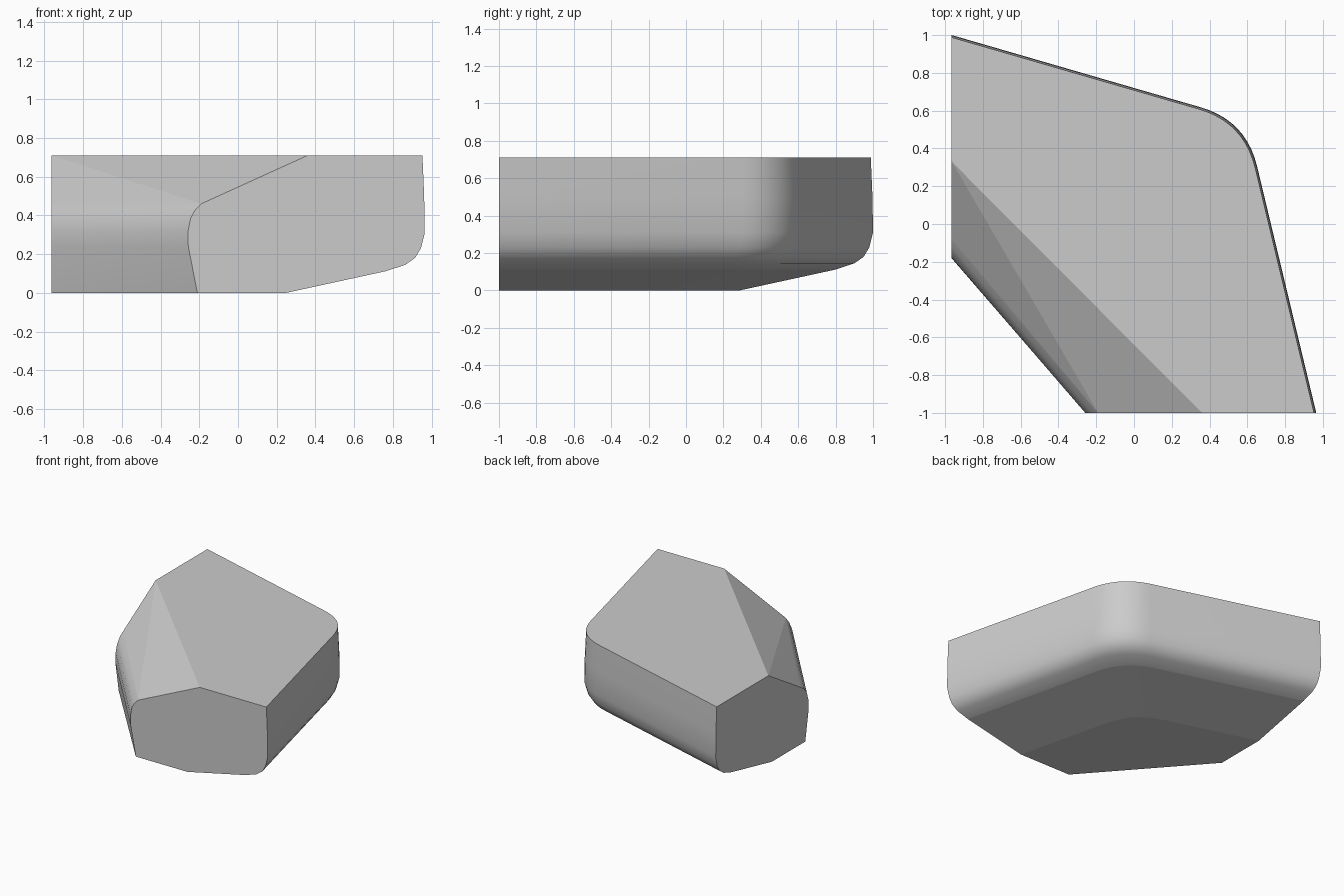
import bpy
import bmesh
from mathutils import Vector

cube = bpy.data.objects.get("Cube")
if cube:
    bpy.data.objects.remove(cube)

LEFT, RIGHT, FRONT, BACK = -0.965, 0.965, -1.0, 1.0
TOP = 0.71

# Outer wall cross-section: inset from the outline, height
wall_profile = [(0.012, TOP), (0.003, 0.5), (0.0, 0.31), (0.02, 0.23), (0.05, 0.18),
                (0.1, 0.145), (0.2, 0.112), (0.715, 0.0)]

# Cut corner edges: x on the front cut, y on the left cut, height
bevel_profile = [(0.36, 0.33, TOP), (-0.19, -0.08, 0.46), (-0.22, -0.125, 0.43),
                 (-0.245, -0.16, 0.385), (-0.258, -0.18, 0.32), (-0.257, -0.182, 0.24),
                 (-0.21, -0.14, 0.0)]


def wall_ring(inset, z, radius=0.25, steps=10):
    """Outline from the front cut round the blunt corner to the side cut."""
    start = Vector((RIGHT - inset, FRONT, z))
    end = Vector((LEFT, BACK - inset, z))
    a, b = 0.24, 0.29           # lean of the two walls
    y = (end.y - b * (start.x - a - LEFT)) / (1 - a * b)
    corner = Vector((start.x - a * (y + 1), y, z))
    p = corner + (start - corner).normalized() * radius
    q = corner + (end - corner).normalized() * radius
    arc = []
    for i in range(steps + 1):
        t = i / steps
        arc.append(p * (1 - t) ** 2 + corner * 2 * t * (1 - t) + q * t * t)
    return [start, *arc, end]


bm = bmesh.new()
rings = [[bm.verts.new(p) for p in wall_ring(d, z)] for d, z in wall_profile]
bevel = [(bm.verts.new((x, FRONT, z)), bm.verts.new((LEFT, y, z)))
         for x, y, z in bevel_profile]

# Rounded outer wall and sloping underside
for k, (upper, lower) in enumerate(zip(rings, rings[1:])):
    for i in range(len(upper) - 1):
        face = bm.faces.new((upper[i], upper[i + 1], lower[i + 1], lower[i]))
        face.smooth = k < len(rings) - 2

# Cut corner: flat facets above, rounded strip, flat facet below
for k, ((a, b), (c, d)) in enumerate(zip(bevel, bevel[1:])):
    for tri in ((a, b, c), (b, d, c)):
        bm.faces.new(tri).smooth = k > 0

# Top, underside and the two flat cut ends
bm.faces.new(rings[0] + [bevel[0][1], bevel[0][0]])
bm.faces.new(rings[-1] + [bevel[-1][1], bevel[-1][0]])
for end, side in ((0, 0), (-1, 1)):
    bm.faces.new([r[end] for r in rings] + [pair[side] for pair in reversed(bevel)])
bmesh.ops.recalc_face_normals(bm, faces=bm.faces[:])

mesh = bpy.data.meshes.new("rounded_block")
bm.to_mesh(mesh)
bm.free()

# Plain grey finish
grey = bpy.data.materials.new("light_grey")
grey.use_nodes = True
colour = (0.6, 0.6, 0.6, 1)
grey.diffuse_color = colour
grey.node_tree.nodes["Principled BSDF"].inputs["Base Color"].default_value = colour
mesh.materials.append(grey)

block = bpy.data.objects.new("rounded_block", mesh)
bpy.context.collection.objects.link(block)
